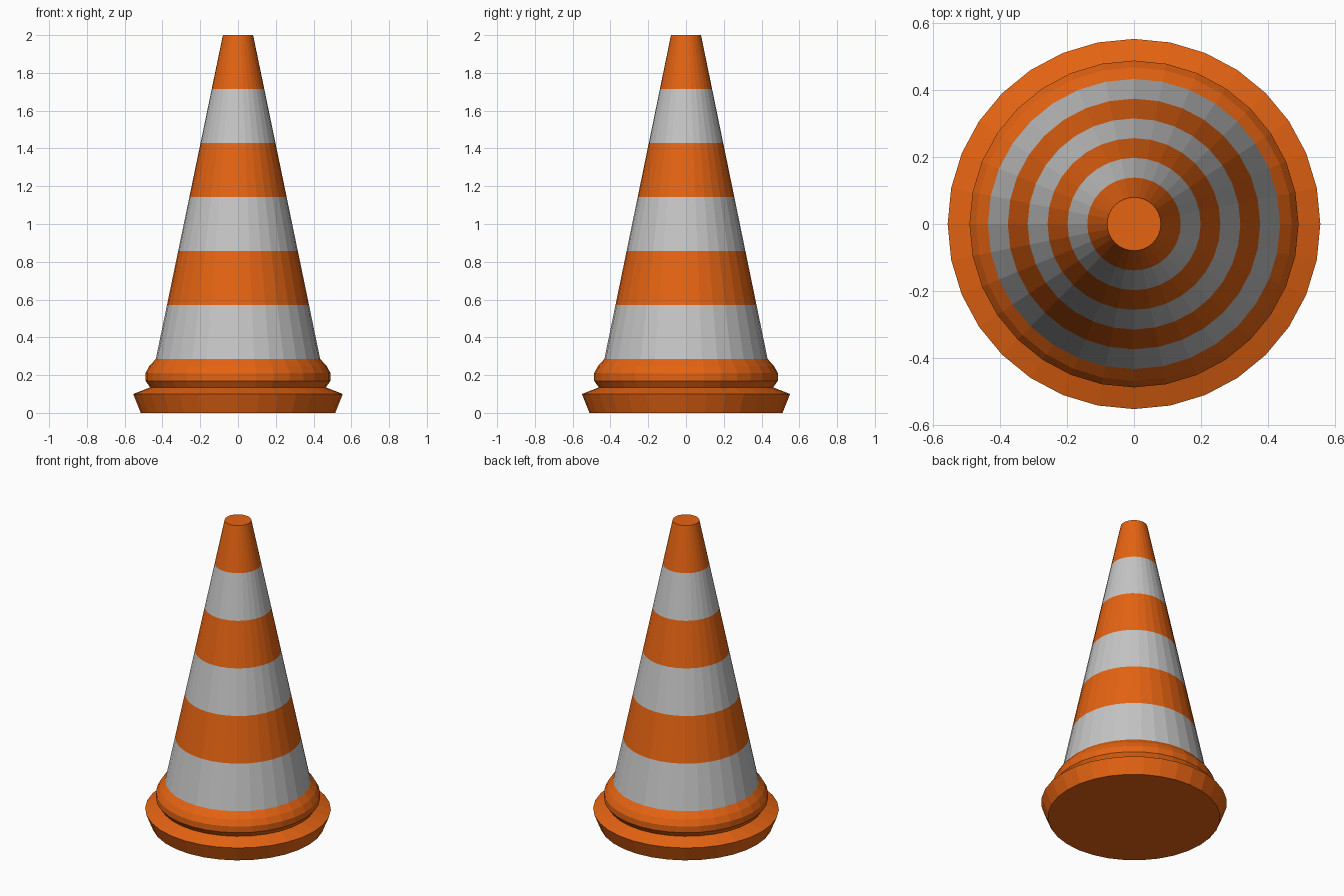
import bpy, bmesh, math

if "Cube" in bpy.data.objects:
    bpy.data.objects.remove(bpy.data.objects["Cube"])

SIDES = 32
Y_SCALE = 0.993


def material(name, rgb):
    m = bpy.data.materials.new(name)
    m.diffuse_color = (*rgb, 1.0)
    m.use_nodes = True
    m.node_tree.nodes["Principled BSDF"].inputs["Base Color"].default_value = m.diffuse_color
    return m


orange = material("orange", (0.78, 0.125, 0.006))
grey_white = material("reflective white", (0.56, 0.56, 0.56))


def lathe(name, profile, is_white=lambda z: False):
    """Spin (radius, height) points around z, with capped ends and flat faces."""
    bm = bmesh.new()
    rings = []
    for r, z in profile:
        angles = [2 * math.pi * i / SIDES for i in range(SIDES)]
        rings.append([bm.verts.new((r * math.cos(a), r * math.sin(a) * Y_SCALE, z))
                      for a in angles])
    for low, high in zip(rings, rings[1:]):
        for i in range(SIDES):
            j = (i + 1) % SIDES
            f = bm.faces.new((low[i], low[j], high[j], high[i]))
            f.material_index = int(is_white(f.calc_center_median().z))
    bm.faces.new(rings[0][::-1])
    bm.faces.new(rings[-1])
    me = bpy.data.meshes.new(name)
    bm.to_mesh(me)
    bm.free()
    me.materials.append(orange)
    me.materials.append(grey_white)
    ob = bpy.data.objects.new(name, me)
    bpy.context.collection.objects.link(ob)


# One continuous cone: flared foot, rounded collar, then the striped body
BAND = 2 / 7
foot_and_collar = [(0.515, 0), (0.555, 0.10), (0.465, 0.135),
                   (0.49, 0.17), (0.49, 0.21), (0.47, 0.247)]
body = [(0.435 + (0.08 - 0.435) * (k - 1) / 6, k * BAND) for k in range(1, 8)]

# Every other band of the body is white
lathe("traffic_cone", foot_and_collar + body,
      lambda z: z > BAND and int(z / BAND) % 2 == 1)
